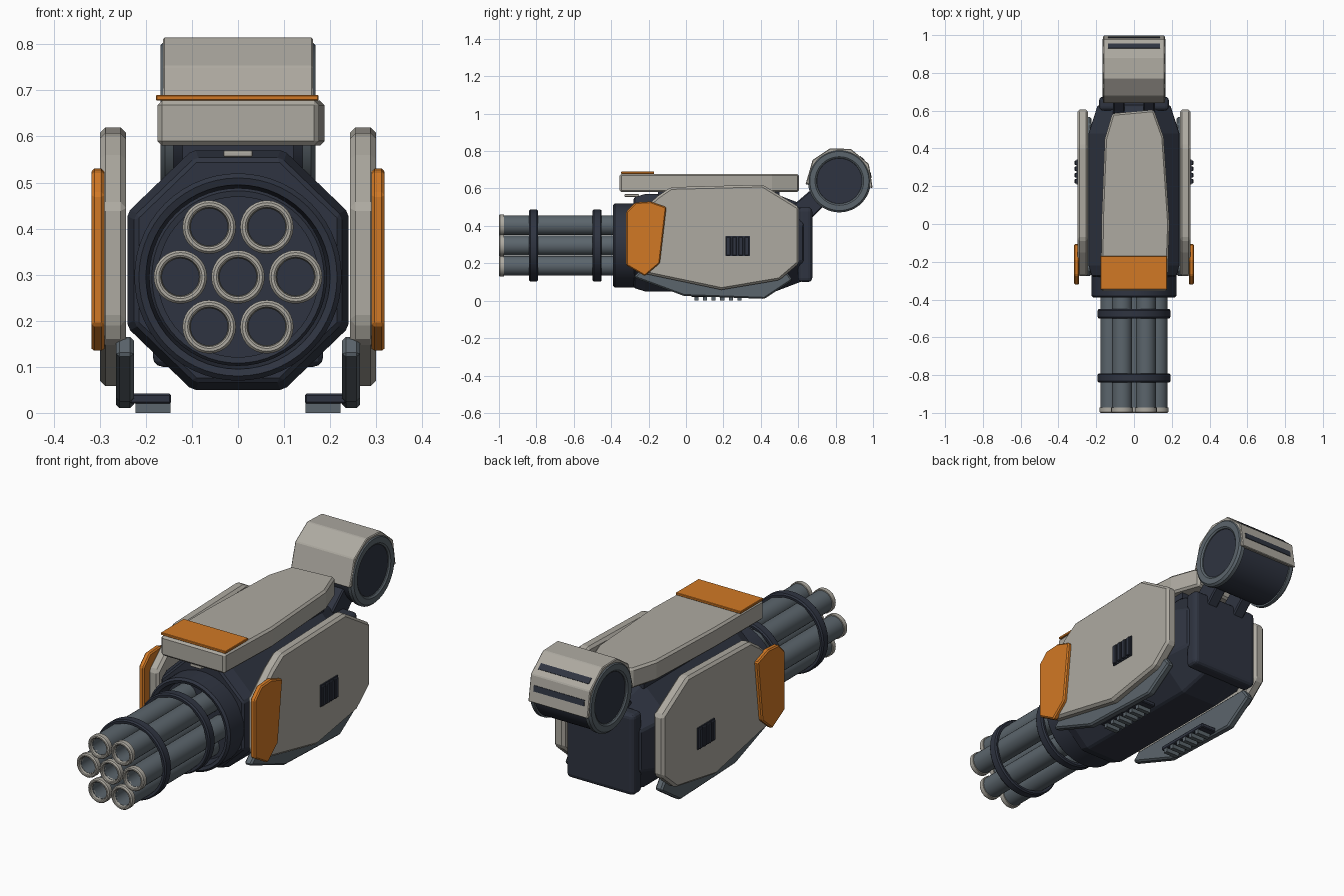
import bpy, bmesh, math

if "Cube" in bpy.data.objects:
    bpy.data.objects.remove(bpy.data.objects["Cube"])


def material(name, rgb):
    m = bpy.data.materials.new(name)
    m.diffuse_color = (*rgb, 1)
    m.use_nodes = True
    m.node_tree.nodes["Principled BSDF"].inputs["Base Color"].default_value = m.diffuse_color
    return m


LIGHT = material("warm light grey", (0.42, 0.40, 0.355))
NAVY = material("dark navy", (0.028, 0.034, 0.052))
STEEL = material("steel grey", (0.105, 0.13, 0.15))
ORANGE = material("orange", (0.64, 0.19, 0.018))
CZ = 0.295  # height of the barrel axis


def finish(name, bm, mat, bevel=0, segments=1, smooth=False):
    bmesh.ops.remove_doubles(bm, verts=bm.verts, dist=1e-5)
    bmesh.ops.recalc_face_normals(bm, faces=bm.faces)
    mesh = bpy.data.meshes.new(name)
    bm.to_mesh(mesh)
    bm.free()
    mesh.materials.append(mat)
    ob = bpy.data.objects.new(name, mesh)
    bpy.context.collection.objects.link(ob)
    if smooth:
        mesh.polygons.foreach_set("use_smooth", [True] * len(mesh.polygons))
        mesh.set_sharp_from_angle(angle=math.radians(35))
    if bevel:
        b = ob.modifiers.new("bevel", "BEVEL")
        b.width, b.segments = bevel, segments
        b.limit_method, b.angle_limit = "ANGLE", math.radians(25)
    return ob


def loft(name, sections, mat, bevel=0, segments=1):
    """Joins matching point rings and caps both ends."""
    bm = bmesh.new()
    rings = [[bm.verts.new(p) for p in s] for s in sections]
    n = len(rings[0])
    for a, b in zip(rings, rings[1:]):
        for i in range(n):
            j = (i + 1) % n
            bm.faces.new((a[i], a[j], b[j], b[i]))
    bm.faces.new(rings[0])
    bm.faces.new(rings[-1])
    return finish(name, bm, mat, bevel, segments)


def side_plate(name, yz, x0, x1, mat, bevel=0):
    return loft(name, [[(x, y, z) for y, z in yz] for x in (x0, x1)], mat, bevel)


def box(name, x, y, z, mat, bevel=0, segments=1):
    ring = [(y[0], z[0]), (y[1], z[0]), (y[1], z[1]), (y[0], z[1])]
    return loft(name, [[(u, a, b) for a, b in ring] for u in x], mat, bevel, segments)


def lathe(name, profile, mat, centre, axis="Y", steps=40, closed=False):
    """Revolves (radius, position) points about an axis through centre."""
    bm = bmesh.new()
    pts = profile + profile[:1] if closed else profile
    rings = []
    for k in range(steps):
        a = 2 * math.pi * k / steps
        c, s = math.cos(a), math.sin(a)
        if axis == "Y":
            rings.append([bm.verts.new((centre[0] + r * c, t, centre[1] + r * s)) for r, t in pts])
        else:
            rings.append([bm.verts.new((t, centre[0] + r * c, centre[1] + r * s)) for r, t in pts])
    for k in range(steps):
        a, b = rings[k], rings[(k + 1) % steps]
        for i in range(len(pts) - 1):
            q = [a[i], a[i + 1], b[i + 1], b[i]]
            if pts[i][0] == 0:
                q = [a[i], a[i + 1], b[i + 1]]
            elif pts[i + 1][0] == 0:
                q = [a[i], a[i + 1], b[i]]
            bm.faces.new(q)
    return finish(name, bm, mat, smooth=True)


# Octagonal main body, tapering at both ends
octagon = [(.1, .26), (.24, .125), (.24, -.125), (.1, -.26),
           (-.1, -.26), (-.24, -.125), (-.24, .125), (-.1, .26)]
loft("main_body", [[(x * sx, y, .31 + z * sz) for x, z in octagon] for y, sx, sz in
                   ((-.28, .93, .93), (-.22, 1, 1), (.48, 1, 1), (.63, .8, .78))], NAVY, .008)
box("rear_plate", (-.185, .185), (.6, .675), (.1, .5), NAVY, .022, 3)

# Round barrel housing with a recessed face
lathe("barrel_housing", [(0, -.31), (.19, -.31), (.2, -.385), (.215, -.39), (.225, -.38),
                         (.225, -.2), (0, -.2)], NAVY, (0, CZ), steps=56)

# Seven barrels, each with a muzzle ring and dark bore
centres = [(0, CZ)] + [(.125 * math.cos(math.radians(60 * k)),
                        CZ + .125 * math.sin(math.radians(60 * k))) for k in range(6)]
for c in centres:
    lathe("barrel", [(0, -.9), (.04, -.9), (.04, -.985), (.053, -.985), (.053, -.3), (0, -.3)],
          STEEL, c, steps=28)
    lathe("bore", [(0, -.905), (.04, -.905), (.04, -.9), (0, -.9)], NAVY, c, steps=28)
    lathe("muzzle_ring", [(.04, -.98), (.043, -.997), (.047, -1), (.053, -1), (.058, -.994),
                          (.058, -.972), (.04, -.972)], LIGHT, c, steps=28, closed=True)

# Bands around the barrels
for y in (-.815, -.475):
    lathe("barrel_band", [(.174, y - .022), (.187, y - .024), (.193, y - .017), (.193, y + .017),
                          (.187, y + .024), (.174, y + .022)], NAVY, (0, CZ), steps=56, closed=True)

# Top cover, its front stripe, spacer and small sight
outline = [(-.175, -.355), (.175, -.355), (.188, .0), (.157, .46), (.105, .605),
           (-.115, .585), (-.155, .45), (-.172, .02)]
loft("top_cover", [[(x, y, z) for x, y in outline] for z in (.58, .678)], LIGHT, .01)
box("cover_stripe", (-.178, .175), (-.347, -.17), (.678, .69), ORANGE, .002)
box("cover_spacer", (-.12, .12), (-.15, .5), (.55, .59), NAVY)
box("front_sight", (-.032, .032), (-.33, -.25), (.555, .57), LIGHT, .005, 2)

panel = [(-.275, .2), (-.25, .15), (.19, .058), (.5, .11), (.605, .2), (.605, .5),
         (.41, .62), (-.08, .607), (-.15, .56), (-.275, .45)]
accent = [(-.32, .19), (-.22, .132), (-.14, .2), (-.105, .5), (-.19, .53), (-.27, .525), (-.32, .475)]
fin = [(-.28, .125), (-.01, .025), (.42, .01), (.57, .11), (.53, .165), (-.24, .165)]
for s in (1, -1):
    # Armour panel, accent plate and side vent
    side_plate("side_panel", panel, s * .243, s * .3, LIGHT, .012)
    side_plate("accent_plate", accent, s * .29, s * .318, ORANGE, .006)
    box("vent_frame", (s * .295, s * .305), (.21, .342), (.238, .345), NAVY)
    for k in range(4):
        y = .214 + k * .033
        box("vent_slat", (s * .3, s * .314), (y, y + .024), (.242, .341), NAVY, .003)
    # Lower fin, inward grille plate and its bars
    side_plate("lower_fin", fin, s * .226, s * .265, STEEL, .008)
    box("grille_plate", (s * .145, s * .235), (.03, .33), (.02, .042), NAVY, .004)
    for k in range(6):
        y = .045 + k * .046
        box("grille_bar", (s * .147, s * .222), (y, y + .022), (0, .022), STEEL)
    # Arm holding the rear drum
    side_plate("drum_arm", [(.56, .5), (.63, .4), (.77, .54), (.7, .62)], s * .05, s * .11, NAVY, .006)

# Rear drum with steel rims and dark end discs
DY, DZ = .82, .64
lathe("drum_core", [(0, -.15), (.16, -.15), (.16, .15), (0, .15)], NAVY, (DY, DZ), "X", 48)
for s in (1, -1):
    lathe("drum_rim", [(.12, s * .145), (.122, s * .162), (.13, s * .168), (.158, s * .168),
                       (.168, s * .158), (.168, s * .14), (.12, s * .14)], STEEL, (DY, DZ), "X", 48, True)
    lathe("drum_end_disc", [(0, s * .158), (.121, s * .158), (.121, s * .14), (0, s * .14)],
          NAVY, (DY, DZ), "X", 48)

# Faceted shell over the drum, with two slot plates
angles = [math.radians(a) for a in (-12, 30, 70, 106, 142, 186)]
outer = [(DY + .182 * math.cos(a), DZ + .182 * math.sin(a)) for a in angles]
outer = [(min(y, .998), z) for y, z in outer]
inner = [(DY + .158 * math.cos(a), DZ + .158 * math.sin(a)) for a in reversed(angles)]
side_plate("drum_shell", outer + inner, -.163, .163, LIGHT, .004)


def slot(p, q, t0, t1):
    """Thin dark plate lying on the shell facet from p to q."""
    dy, dz = q[0] - p[0], q[1] - p[1]
    n = math.hypot(dy, dz)
    ny, nz = dz / n * .003, -dy / n * .003
    a = (p[0] + dy * t0, p[1] + dz * t0)
    b = (p[0] + dy * t1, p[1] + dz * t1)
    ring = [(a[0] + ny, a[1] + nz), (b[0] + ny, b[1] + nz), (b[0] - ny, b[1] - nz), (a[0] - ny, a[1] - nz)]
    side_plate("shell_slot", ring, -.138, .138, NAVY)


slot(outer[1], outer[2], .25, .5)
slot(outer[0], outer[1], .42, .64)
